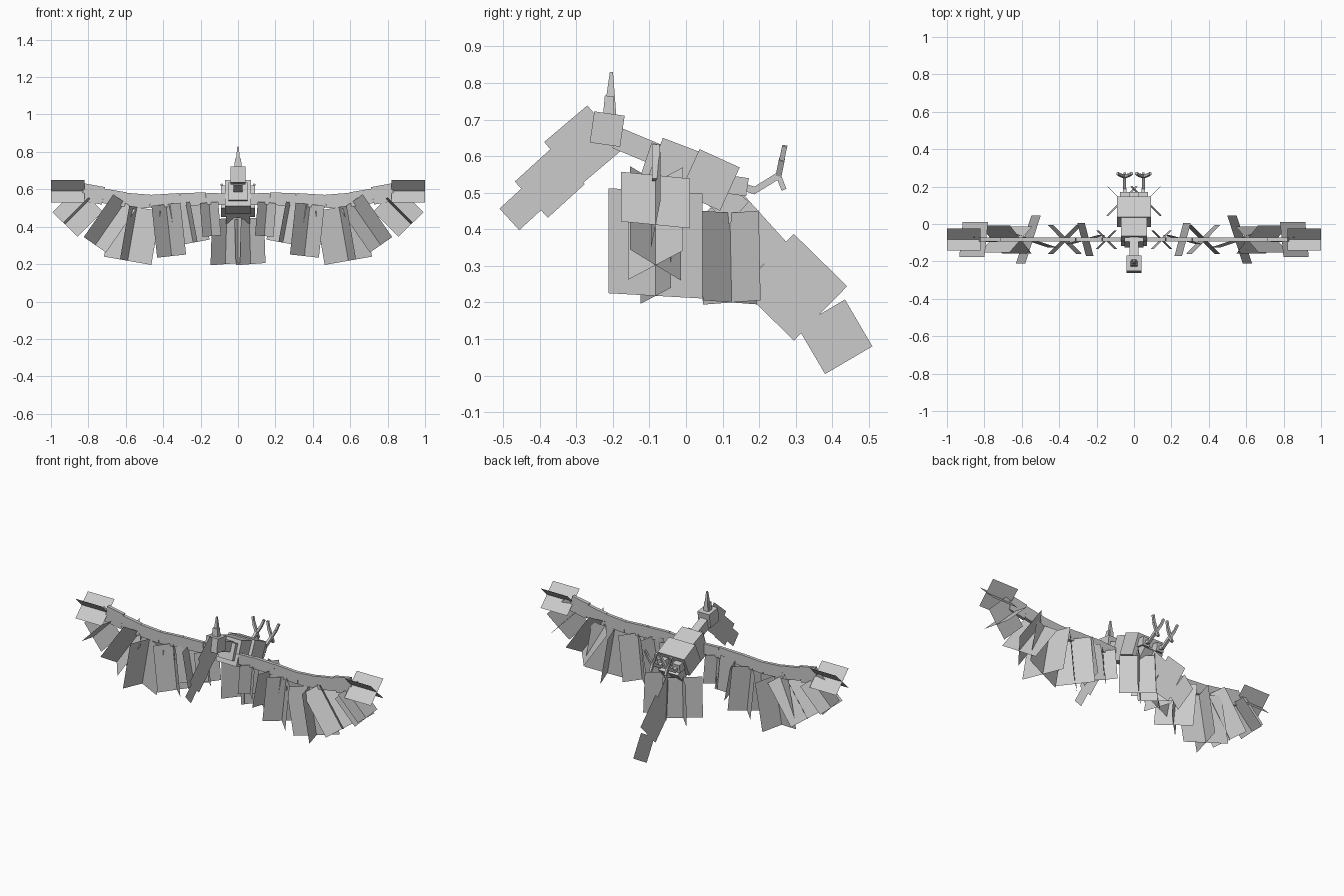
import bpy
from math import radians, sin, cos
from mathutils import Vector

if "Cube" in bpy.data.objects:
    bpy.data.objects.remove(bpy.data.objects["Cube"], do_unlink=True)

grey = bpy.data.materials.new("plain_grey")
grey.use_nodes = True
grey.diffuse_color = (0.6, 0.6, 0.6, 1)
grey.node_tree.nodes["Principled BSDF"].inputs["Base Color"].default_value = (0.6, 0.6, 0.6, 1)


def mesh(name, verts, faces):
    me = bpy.data.meshes.new(name)
    me.from_pydata(verts, [], faces)
    me.materials.append(grey)
    ob = bpy.data.objects.new(name, me)
    bpy.context.collection.objects.link(ob)
    return ob


def plate(name, root, tip, across):
    """Flat sheet from root to tip, 'across' is its half width vector."""
    r, t, a = Vector(root), Vector(tip), Vector(across)
    return mesh(name, [r - a, r + a, t + a, t - a], [(0, 1, 2, 3)])


def bar(name, a, b, wide, thick, taper=1.0):
    """Box from a to b; wide is measured sideways, thick across that."""
    a, b = Vector(a), Vector(b)
    d = (b - a).normalized()
    side = Vector((1, 0, 0)) if abs(d.x) < 0.8 else Vector((0, 1, 0))
    side = (side - d * side.dot(d)).normalized()
    up = d.cross(side)
    verts = []
    for p, k in ((a, 0.5), (b, 0.5 * taper)):
        for i, j in ((-1, -1), (1, -1), (1, 1), (-1, 1)):
            verts.append(p + side * i * wide * k + up * j * thick * k)
    faces = [(3, 2, 1, 0), (4, 5, 6, 7)]
    faces += [(i, (i + 1) % 4, (i + 1) % 4 + 4, i + 4) for i in range(4)]
    return mesh(name, verts, faces)


def spine(name, a, b, wide, thick, taper=1.0):
    return bar(name, (0, *a), (0, *b), wide, thick, taper)


# Body, neck, head and beak along the centre plane
spine("chest", (-0.09, 0.58), (0.015, 0.54), 0.14, 0.15)
spine("breast", (-0.11, 0.59), (-0.05, 0.57), 0.10, 0.10)
spine("belly", (0.01, 0.56), (0.12, 0.51), 0.18, 0.13)
spine("rump", (0.06, 0.52), (0.145, 0.445), 0.13, 0.08)
spine("neck", (-0.19, 0.65), (-0.07, 0.60), 0.05, 0.06)
spine("head", (-0.257, 0.680), (-0.174, 0.668), 0.08, 0.086)
spine("beak_base", (-0.212, 0.71), (-0.210, 0.765), 0.04, 0.03, 0.8)
spine("beak_tip", (-0.208, 0.71), (-0.204, 0.83), 0.03, 0.035, 0.25)

# Flat crest and tail sheets on the centre plane
sheets = [
    ("crest_upper", (-0.22, 0.68), (-0.338, 0.58), 0.077),
    ("crest_middle", (-0.322, 0.573), (-0.423, 0.481), 0.067),
    ("crest_end", (-0.42, 0.485), (-0.483, 0.427), 0.040),
    ("tail_root", (0.08, 0.47), (0.222, 0.313), 0.074),
    ("tail_middle", (0.222, 0.313), (0.368, 0.170), 0.104),
    ("tail_end", (0.37, 0.17), (0.445, 0.042), 0.075),
]
for name, a, b, half in sheets:
    d = Vector((0, b[0] - a[0], b[1] - a[1])).normalized()
    plate(name, (0, *a), (0, *b), Vector((0, -d.z, d.y)) * half)

# Wing feathers: root x z, tip x z, width, turn of the crossed pair
feathers = [
    (0.155, 0.53, 0.14, 0.35, 0.14, 45),
    (0.28, 0.53, 0.24, 0.315, 0.185, -15),
    (0.385, 0.52, 0.355, 0.243, 0.22, 45),
    (0.54, 0.505, 0.59, 0.218, 0.27, 18),
    (0.605, 0.53, 0.763, 0.302, 0.205, 47),
    (0.79, 0.548, 0.925, 0.412, 0.19, 8),
]
# Wing arm outline: x, middle height, depth
arm = [(0.03, 0.545, 0.06), (0.17, 0.55, 0.065), (0.31, 0.545, 0.07),
       (0.47, 0.535, 0.07), (0.60, 0.545, 0.075), (0.72, 0.565, 0.08), (0.83, 0.585, 0.11)]
Y = -0.083

for s, label in ((1, "left"), (-1, "right")):
    for n, (p, q) in enumerate(zip(arm, arm[1:])):
        bar(f"{label}_wing_arm_{n}", (s * p[0], Y, p[1]), (s * q[0], Y, q[1]),
            0.02, (p[2] + q[2]) / 2)
    for n, (rx, rz, tx, tz, width, turn) in enumerate(feathers):
        d = Vector((s * (tx - rx), 0, tz - rz)).normalized()
        flat = Vector((-d.z, 0, d.x)) * s
        for a in (radians(turn), radians(turn - 90)):
            across = (flat * cos(a) + Vector((0, 1, 0)) * sin(a)) * width / 2
            plate(f"{label}_feather_{n}", (s * rx, Y, rz), (s * tx, Y, tz), across)
    # Crossed wing tip and tail fan
    for k in (1, -1):
        plate(f"{label}_wing_tip", (s * 0.82, Y, 0.59), (s, Y, 0.59), (0, 0.06, 0.06 * k))
        plate(f"{label}_tail_feather", (s * 0.06, 0.12, 0.445), (s * 0.068, 0.125, 0.2),
              (0.079, 0.079 * k, 0.006))
    # Leg, foot and toes
    x = s * 0.05
    bar(f"{label}_thigh", (x, 0.10, 0.525), (x, 0.168, 0.515), 0.05, 0.05)
    bar(f"{label}_shin", (x, 0.16, 0.515), (x, 0.19, 0.505), 0.018, 0.02)
    bar(f"{label}_foot", (x, 0.185, 0.505), (x, 0.255, 0.548), 0.016, 0.018)
    bar(f"{label}_back_toe", (x, 0.25, 0.555), (x, 0.268, 0.508), 0.014, 0.014)
    for k in (-1, 1):
        knuckle = (x + k * 0.025, 0.262, 0.59)
        bar(f"{label}_toe", (x, 0.253, 0.545), knuckle, 0.014, 0.016)
        bar(f"{label}_claw", knuckle, (x + k * 0.038, 0.27, 0.628), 0.012, 0.014)
